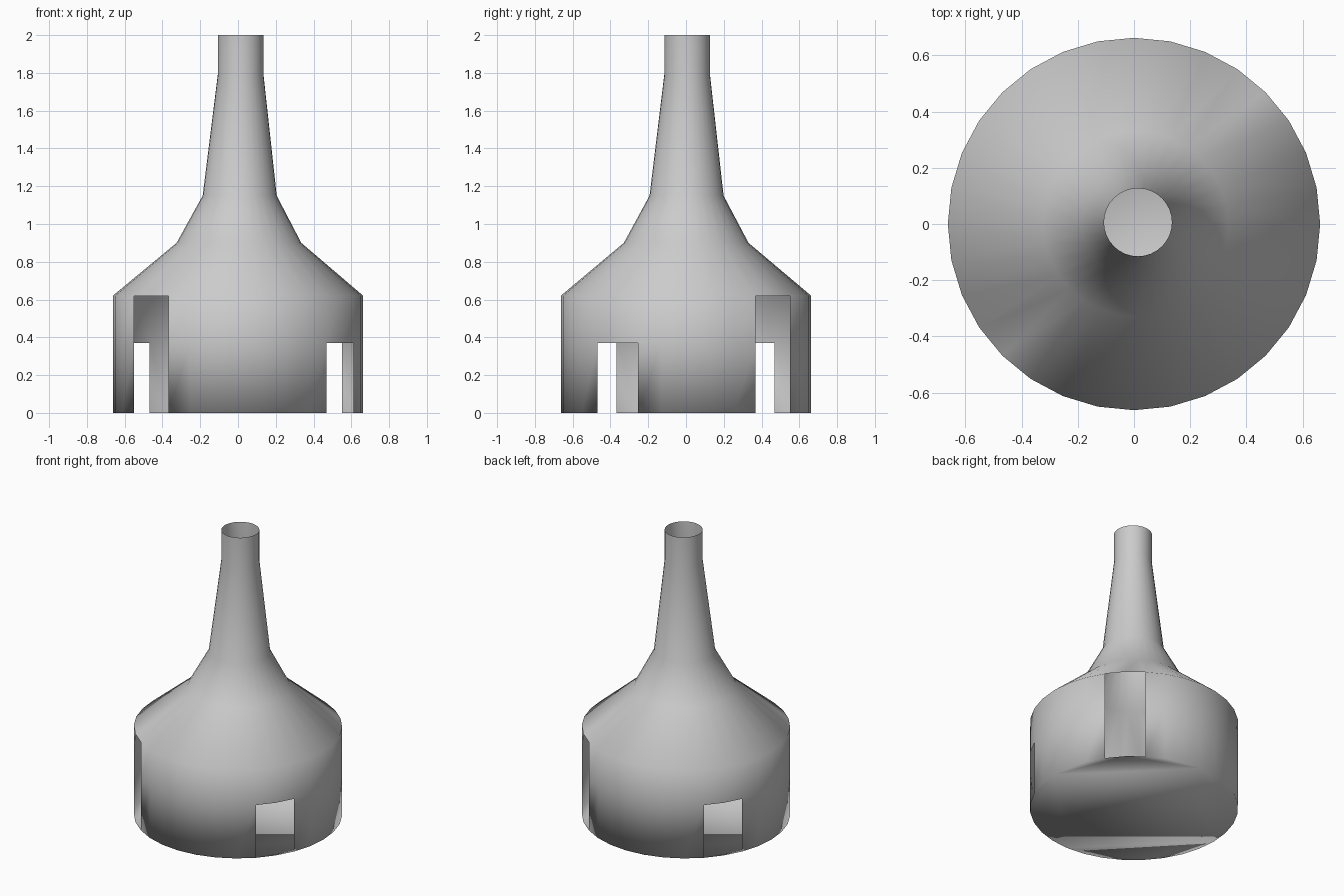
import bpy, bmesh, math

if "Cube" in bpy.data.objects:
    bpy.data.objects.remove(bpy.data.objects["Cube"])

SIDES = 32
# Profile rings: (z, radius, centre x, centre y); the neck leans slightly off axis
RINGS = [
    (0.00, 0.663, 0.000, 0.000),
    (0.37, 0.663, 0.000, 0.000),
    (0.62, 0.663, 0.000, 0.000),
    (0.90, 0.330, 0.005, 0.001),
    (1.15, 0.196, 0.009, 0.003),
    (1.79, 0.121, 0.014, 0.006),
    (2.00, 0.121, 0.014, 0.006),
]
# Wall sectors left open in each ring band: tall doorways and low fire holes
TALL = {3, 4, 19, 20}
LOW = {12, 13, 28, 29}
OPEN = {0: TALL | LOW, 1: TALL}

bm = bmesh.new()

# Ring vertices
rings = []
for z, r, cx, cy in RINGS:
    rings.append([bm.verts.new((cx + r * math.cos(2 * math.pi * i / SIDES),
                                cy + r * math.sin(2 * math.pi * i / SIDES), z))
                  for i in range(SIDES)])

# Wall, shoulder and open-topped neck
for band in range(len(rings) - 1):
    low, high = rings[band], rings[band + 1]
    for i in range(SIDES):
        if i in OPEN.get(band, ()):
            continue
        j = (i + 1) % SIDES
        bm.faces.new((low[i], low[j], high[j], high[i]))

# Flat floor
bm.faces.new(list(reversed(rings[0])))

mesh = bpy.data.meshes.new("bottle_kiln_shell")
bm.to_mesh(mesh)
bm.free()
mesh.shade_smooth()

shell = bpy.data.objects.new("bottle_kiln_shell", mesh)
bpy.context.collection.objects.link(shell)
